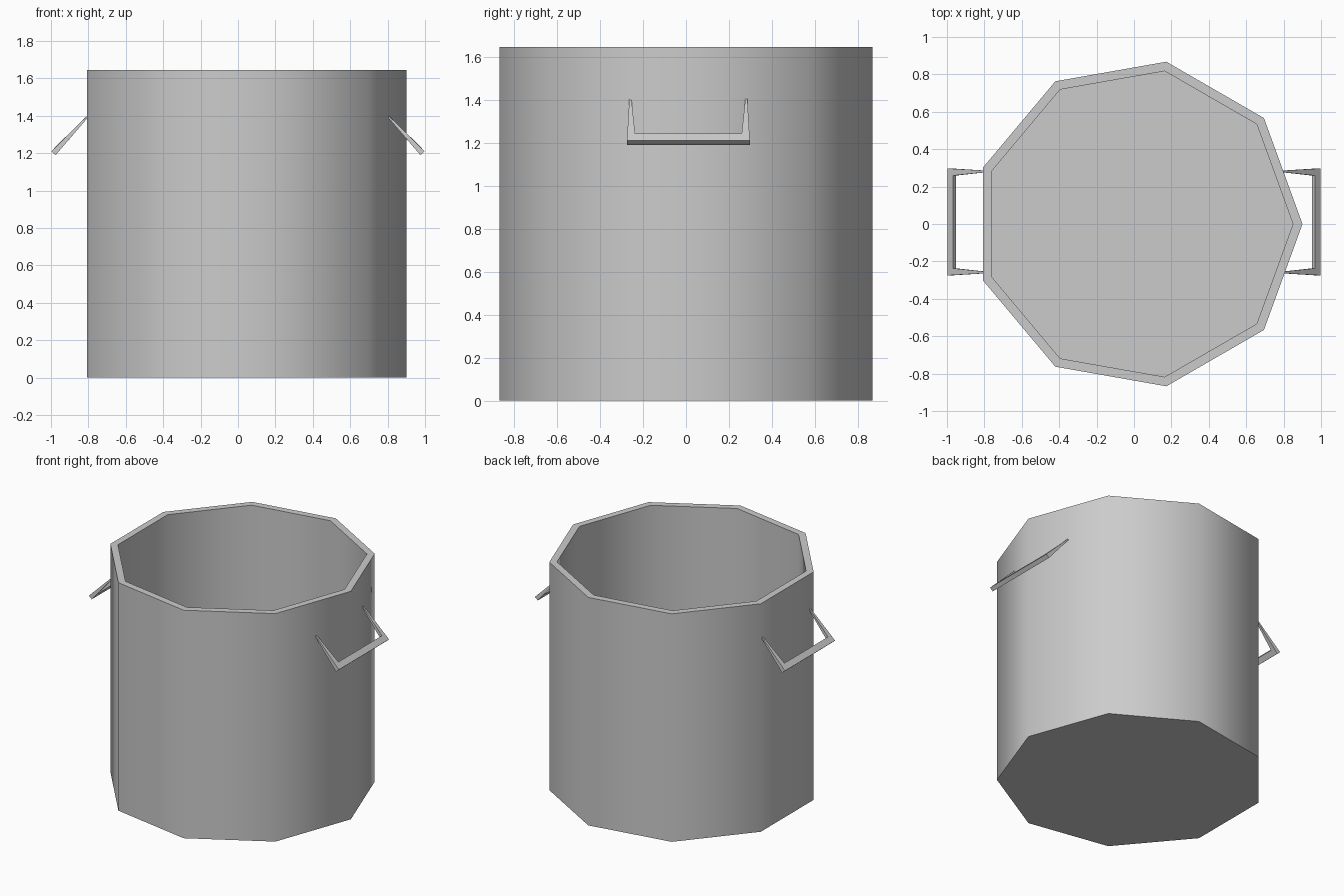
import bpy, bmesh
from math import cos, sin, pi, radians

cube = bpy.data.objects.get("Cube")
if cube:
    bpy.data.objects.remove(cube, do_unlink=True)

metal = bpy.data.materials.new("grey metal")
metal.use_nodes = True
GREY = (0.6, 0.6, 0.6, 1)
metal.diffuse_color = GREY
metal.node_tree.nodes["Principled BSDF"].inputs["Base Color"].default_value = GREY

SIDES, CENTRE_X, HEIGHT, FLOOR = 9, 0.02, 1.645, 0.05
OUTER, INNER = 0.881, 0.83


def ring(bm, radius, z):
    """Nine-sided ring of vertices with a corner on +x."""
    angles = [2 * pi * i / SIDES for i in range(SIDES)]
    return [bm.verts.new((CENTRE_X + radius * cos(a), radius * sin(a), z)) for a in angles]


def bridge(bm, a, b, closed=True):
    n = len(a)
    for i in range(n):
        j = (i + 1) % n
        bm.faces.new((a[i], a[j], b[j], b[i]))


def finish(bm, name, angle):
    bmesh.ops.recalc_face_normals(bm, faces=bm.faces)
    mesh = bpy.data.meshes.new(name)
    bm.to_mesh(mesh)
    bm.free()
    mesh.materials.append(metal)
    obj = bpy.data.objects.new(name, mesh)
    bpy.context.collection.objects.link(obj)
    bpy.ops.object.select_all(action='DESELECT')
    obj.select_set(True)
    bpy.context.view_layer.objects.active = obj
    bpy.ops.object.shade_smooth_by_angle(angle=radians(angle))
    return obj


# Pot: outside wall, rim, inside wall, floor and base
bm = bmesh.new()
rings = [ring(bm, OUTER, 0), ring(bm, OUTER, HEIGHT),
         ring(bm, INNER, HEIGHT), ring(bm, INNER, FLOOR)]
for a, b in zip(rings, rings[1:]):
    bridge(bm, a, b)
bm.faces.new(rings[0])
bm.faces.new(rings[-1])
pot = finish(bm, "pot", 60)

# The inside floor blends smoothly into the wall
sharp = pot.data.attributes["sharp_edge"].data
for edge in pot.data.edges:
    if all(abs(pot.data.vertices[v].co.z - FLOOR) < 0.001 for v in edge.vertices):
        sharp[edge.index].value = False


# Handles: tapered bracket swept tip, corner, corner, tip
BAR = [(0.998, 1.21), (0.975, 1.19), (0.952, 1.224), (0.967, 1.243)]
TIP = [(0.804, 1.402), (0.798, 1.396), (0.796, 1.398), (0.802, 1.404)]
MID_Y = 0.011


def handle(name, side):
    bm = bmesh.new()
    stations = [(TIP, -0.275, -0.265), (BAR, -0.286, -0.248),
                (BAR, 0.286, 0.248), (TIP, 0.275, 0.265)]
    loops = []
    for section, outer_y, inner_y in stations:
        ys = (outer_y, outer_y, inner_y, inner_y)
        loops.append([bm.verts.new((side * x, MID_Y + y, z))
                      for (x, z), y in zip(section, ys)])
    for a, b in zip(loops, loops[1:]):
        bridge(bm, a, b)
    bm.faces.new(loops[0])
    bm.faces.new(loops[-1])
    return finish(bm, name, 30)


handle("left_handle", 1)
handle("right_handle", -1)
